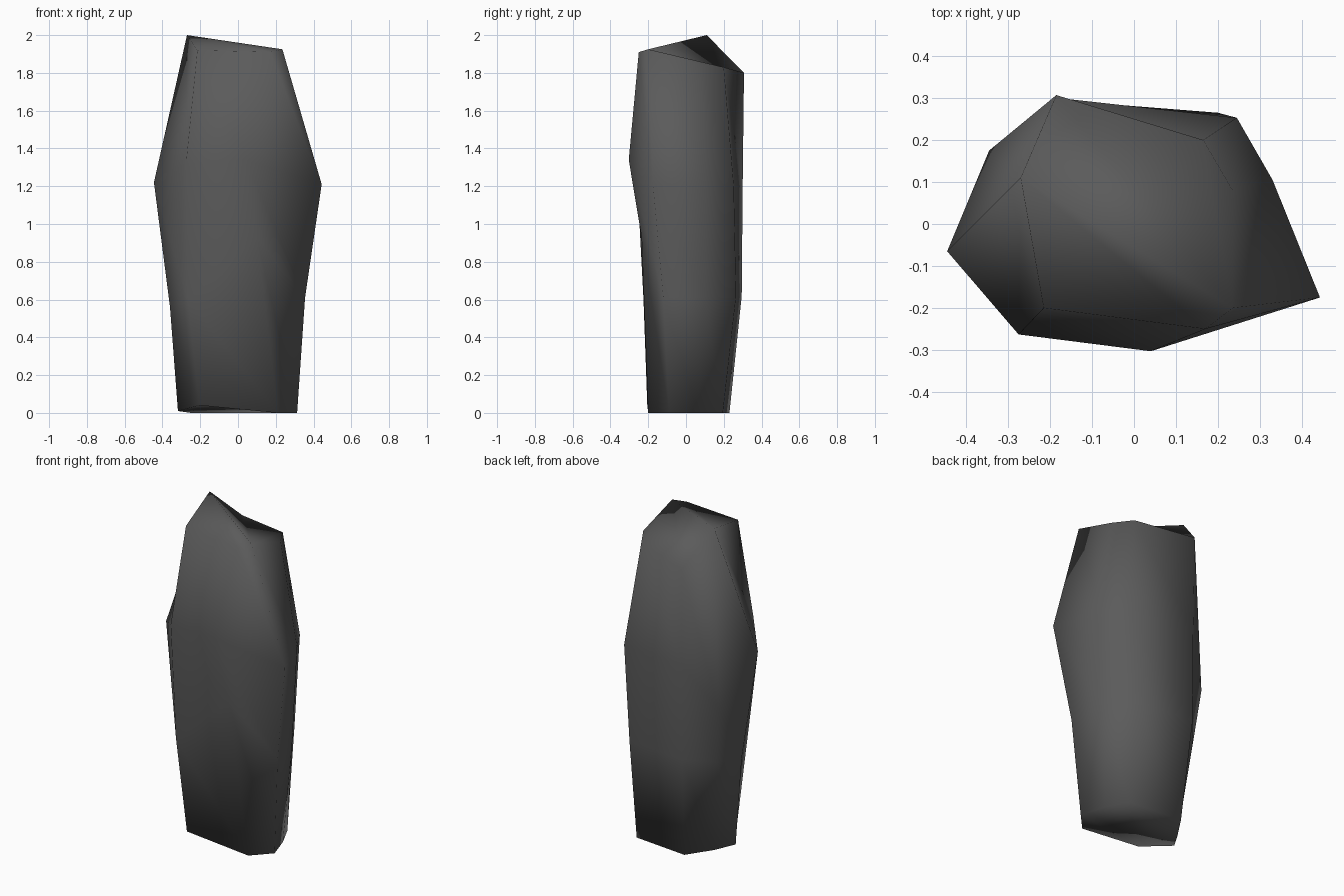
import bpy, bmesh

if "Cube" in bpy.data.objects:
    bpy.data.objects.remove(bpy.data.objects["Cube"])

# Vertical ridges of the rock, each listed from the top point to the bottom point
ridges = [
    [(-.215, -.20, 1.92), (-.275, -.263, 1.32), (-.265, -.225, .60), (-.205, -.205, .04)],  # front left
    [(.17, -.25, 1.91), (.04, -.303, 1.34), (.10, -.235, .93), (.21, -.20, 0)],             # front
    [(.235, -.20, 1.925), (.443, -.175, 1.21), (.355, -.12, .61), (.313, -.09, 0)],         # front right
    [(.235, .08, 1.84), (.33, .105, 1.20), (.30, .10, .61), (.265, .06, 0)],                # right
    [(.165, .20, 1.83), (.245, .253, 1.20), (.20, .265, .62), (.20, .195, 0)],              # back right
    [(-.185, .307, 1.80), (-.18, .30, 1.20), (-.18, .295, .62), (-.15, .23, 0)],            # back left
    [(-.27, .11, 2.0), (-.345, .175, .93), (-.31, .14, .58), (-.25, .08, 0)],               # left, with the peak
    [(-.27, .11, 2.0), (-.445, -.065, 1.22), (-.36, -.03, .56), (-.318, -.03, .01)],        # left front
]

bm = bmesh.new()
grid = [[bm.verts.new(p) for p in ridge] for ridge in ridges]
n = len(grid)

# Side walls
for i in range(n):
    a, b = grid[i], grid[(i + 1) % n]
    for k in range(3):
        bm.faces.new((a[k], a[k + 1], b[k + 1], b[k]))

# Roof: a ridge runs from the peak to the front right corner
top = [r[0] for r in grid]
bm.faces.new((top[7], top[0], top[1], top[2]))
bm.faces.new((top[7], top[2], top[3], top[4], top[5], top[6]))

# Underside
bm.faces.new([r[3] for r in reversed(grid)])

# The two left ridges meet at the peak
bmesh.ops.remove_doubles(bm, verts=bm.verts, dist=.001)
bmesh.ops.recalc_face_normals(bm, faces=bm.faces)
for f in bm.faces:
    f.smooth = True

mesh = bpy.data.meshes.new("standing_stone")
bm.to_mesh(mesh)
bm.free()

stone = bpy.data.materials.new("dark_grey_stone")
stone.diffuse_color = (.105, .105, .105, 1)
stone.use_nodes = True
stone.node_tree.nodes["Principled BSDF"].inputs["Base Color"].default_value = stone.diffuse_color
mesh.materials.append(stone)
bpy.context.collection.objects.link(bpy.data.objects.new("standing_stone", mesh))
